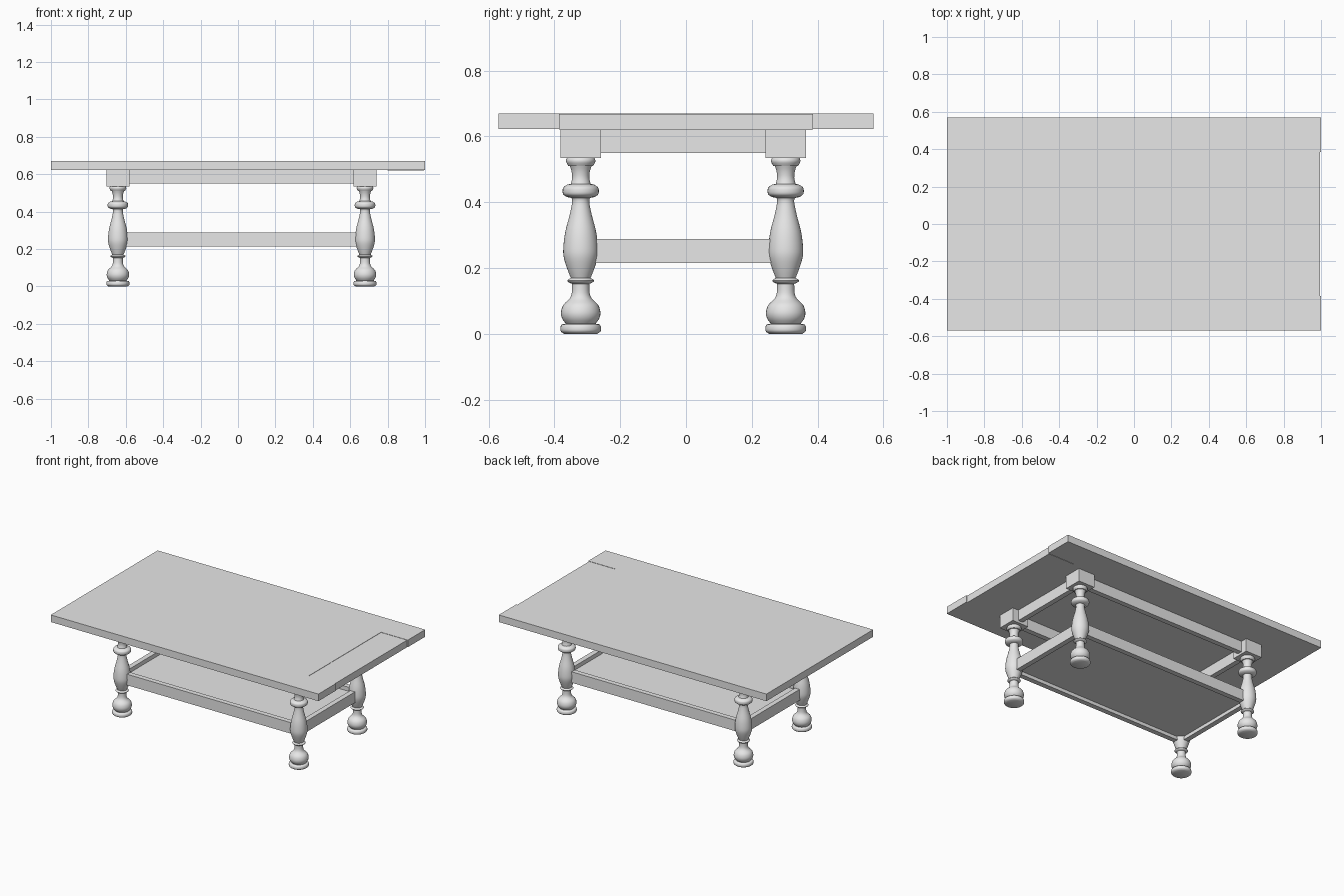
import bpy
import bmesh
import math
from mathutils import Vector, Matrix

default_cube = bpy.data.objects.get("Cube")
if default_cube:
    bpy.data.objects.remove(default_cube, do_unlink=True)

# Plain grey finish shared by every part
grey = bpy.data.materials.new("plain_grey")
grey.use_nodes = True
colour = (0.8, 0.8, 0.8, 1)
grey.diffuse_color = colour
grey.node_tree.nodes["Principled BSDF"].inputs["Base Color"].default_value = colour


def add_object(name, bm):
    mesh = bpy.data.meshes.new(name)
    bm.to_mesh(mesh)
    bm.free()
    mesh.materials.append(grey)
    obj = bpy.data.objects.new(name, mesh)
    bpy.context.collection.objects.link(obj)
    return obj


def box(name, x_range, y_range, z_range):
    ranges = (x_range, y_range, z_range)
    size = [high - low for low, high in ranges]
    centre = Vector([(high + low) / 2 for low, high in ranges])
    bm = bmesh.new()
    bmesh.ops.create_cube(bm, size=1)
    bmesh.ops.scale(bm, vec=size, verts=bm.verts)
    bmesh.ops.translate(bm, vec=centre, verts=bm.verts)
    return add_object(name, bm)


def smooth_profile(points, steps=3):
    """Catmull-Rom curve through (radius, height) points."""
    pts = [Vector(p) for p in points]
    pts = [pts[0]] + pts + [pts[-1]]
    curve = []
    for a, b, c, d in zip(pts, pts[1:], pts[2:], pts[3:]):
        for i in range(steps):
            t = i / steps
            curve.append(b + ((c - a) * t + (a * 2 - b * 5 + c * 4 - d) * t ** 2
                              + (b * 3 - a - c * 3 + d) * t ** 3) / 2)
    return curve + [pts[-1]]


def turned(name, sections, location, sides=32):
    """Lathe the profile sections, keeping a crease where sections meet."""
    profile = [p for section in sections for p in smooth_profile(section)]
    bm = bmesh.new()
    verts = [bm.verts.new((r, 0, z)) for r, z in profile]
    edges = [bm.edges.new(pair) for pair in zip(verts, verts[1:])]
    bmesh.ops.spin(bm, geom=verts + edges, cent=(0, 0, 0), axis=(0, 0, 1),
                   angle=math.tau, steps=sides, use_merge=False)
    bmesh.ops.remove_doubles(bm, verts=bm.verts, dist=0.0002)
    bmesh.ops.holes_fill(bm, edges=[e for e in bm.edges if e.is_boundary], sides=0)
    bmesh.ops.recalc_face_normals(bm, faces=bm.faces)
    bmesh.ops.transform(bm, matrix=Matrix.Translation(location), verts=bm.verts)
    obj = add_object(name, bm)
    bpy.ops.object.select_all(action="DESELECT")
    obj.select_set(True)
    bpy.context.view_layer.objects.active = obj
    bpy.ops.object.shade_smooth_by_angle(angle=math.radians(40))
    return obj


# Table top: two long side boards, a middle board and a slightly sunken end board
top_z = (0.622, 0.67)
seam = 0.385
box("front_top_board", (-1, 1), (-0.57, -seam), top_z)
box("back_top_board", (-1, 1), (seam, 0.57), top_z)
box("middle_top_board", (-1, 0.8), (-seam, seam), top_z)
box("end_top_board", (0.8, 0.994), (-seam, seam), (0.62, 0.668))

# Turned leg outline, from foot to collar
leg_sections = [
    [(0.05, 0), (0.06, 0.007), (0.062, 0.017), (0.058, 0.028), (0.045, 0.031)],
    [(0.045, 0.031), (0.056, 0.046), (0.06, 0.065), (0.053, 0.088),
     (0.034, 0.107), (0.027, 0.125), (0.026, 0.152)],
    [(0.034, 0.155), (0.041, 0.162), (0.034, 0.168)],
    [(0.03, 0.17), (0.04, 0.195), (0.051, 0.23), (0.053, 0.26),
     (0.047, 0.31), (0.034, 0.36), (0.026, 0.4), (0.028, 0.413)],
    [(0.042, 0.416), (0.053, 0.424), (0.055, 0.436), (0.052, 0.446), (0.04, 0.454)],
    [(0.03, 0.456), (0.026, 0.475), (0.028, 0.495), (0.033, 0.51)],
    [(0.038, 0.511), (0.044, 0.522), (0.044, 0.53), (0.04, 0.536)],
]

# Legs with square blocks on top
leg_x = {"right": -0.642, "left": 0.679}
leg_y = {"front": -0.32, "back": 0.303}
half = 0.061
for side, x in leg_x.items():
    for end, y in leg_y.items():
        turned(f"{end}_{side}_leg", leg_sections, (x, y, 0))
        box(f"{end}_{side}_block", (x - half, x + half), (y - half, y + half),
            (0.535, top_z[0]))

# Aprons under the top and rails around the shelf, running between leg centres
x_span = tuple(leg_x.values())
y_span = tuple(leg_y.values())
thin = 0.017
for part, z_range, inset in (("apron", (0.55, top_z[0]), half),
                             ("shelf_rail", (0.215, 0.289), thin)):
    for end, y in leg_y.items():
        box(f"{end}_{part}", (x_span[0] + inset, x_span[1] - inset),
            (y - thin, y + thin), z_range)
    for side, x in leg_x.items():
        box(f"{side}_{part}", (x - thin, x + thin),
            (y_span[0] + inset, y_span[1] - inset), z_range)

# Shelf panel set inside its rails
box("shelf_panel", x_span, y_span, (0.238, 0.262))
